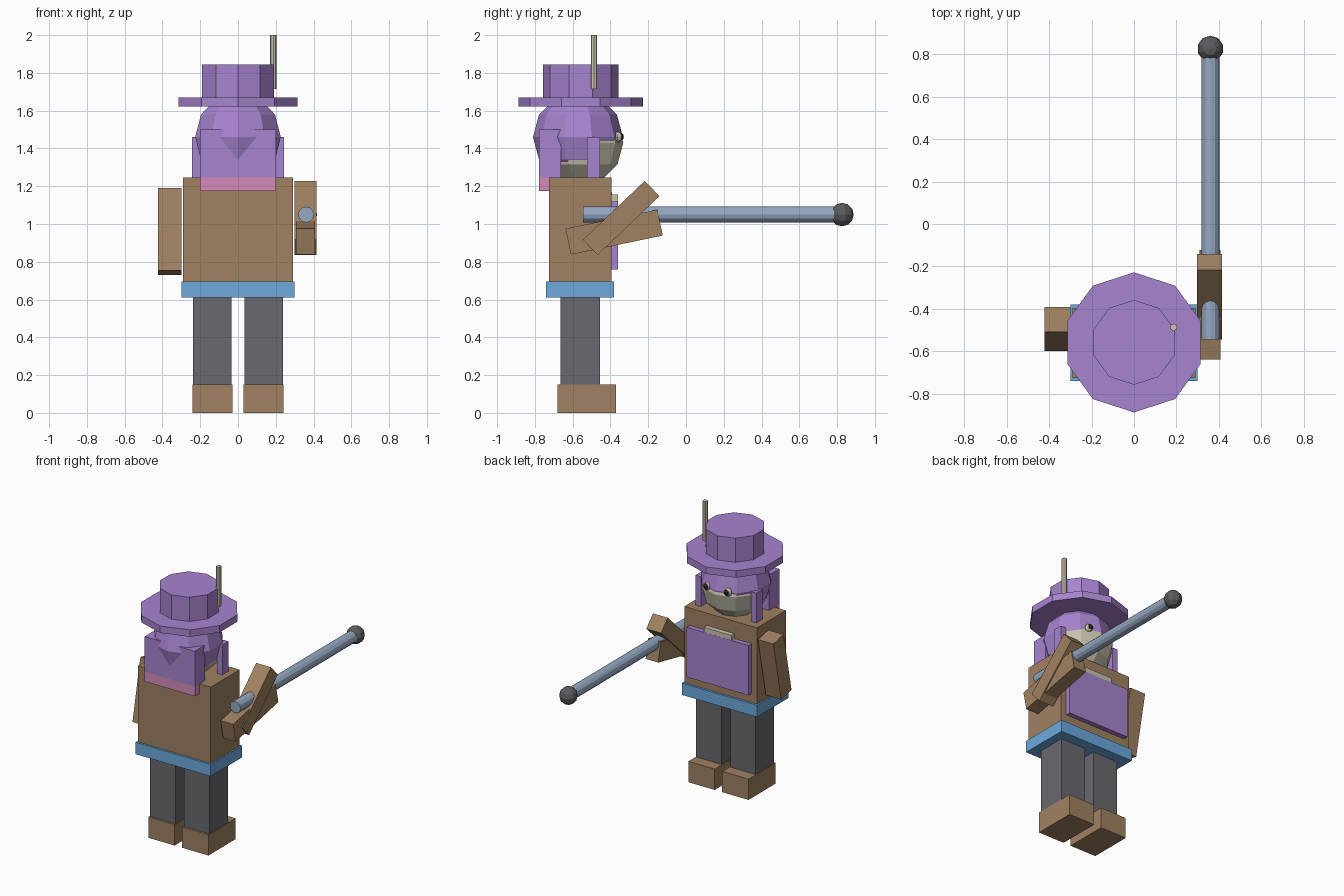
import bpy
from math import radians

if "Cube" in bpy.data.objects:
    bpy.data.objects.remove(bpy.data.objects["Cube"], do_unlink=True)

MID = -0.56  # the body's centre line in y


def make_material(name, *rgb):
    mat = bpy.data.materials.new(name)
    mat.use_nodes = True
    mat.diffuse_color = (*rgb, 1)
    mat.node_tree.nodes["Principled BSDF"].inputs["Base Color"].default_value = (*rgb, 1)
    return mat


purple = make_material("purple", 0.39, 0.23, 0.63)
brown = make_material("brown", 0.35, 0.22, 0.12)
blue = make_material("belt blue", 0.15, 0.40, 0.72)
charcoal = make_material("charcoal", 0.138, 0.141, 0.162)
pink = make_material("pink", 0.66, 0.26, 0.49)
cream = make_material("cream", 0.60, 0.56, 0.43)
steel = make_material("steel blue", 0.30, 0.39, 0.54)
iron = make_material("dark iron", 0.107, 0.107, 0.115)
black = make_material("black", 0.02, 0.02, 0.022)


def finish(name, mat):
    ob = bpy.context.object
    ob.name = name
    ob.data.materials.append(mat)
    return ob


def box(name, mat, x, y, z, tilt=0):
    """Box from (min, max) ranges, tilted about x around its centre."""
    ranges = (x, y, z)
    bpy.ops.mesh.primitive_cube_add(size=1, location=[(a + b) / 2 for a, b in ranges])
    ob = finish(name, mat)
    for v in ob.data.vertices:
        for i, (a, b) in enumerate(ranges):
            v.co[i] *= b - a
    ob.rotation_euler.x = radians(tilt)
    return ob


def sphere(name, mat, loc, radius, segments=10, rings=6):
    bpy.ops.mesh.primitive_uv_sphere_add(segments=segments, ring_count=rings,
                                         radius=radius, location=loc)
    return finish(name, mat)


def cylinder(name, mat, loc, radius, length, sides=10, tilt=0):
    bpy.ops.mesh.primitive_cylinder_add(vertices=sides, radius=radius, depth=length,
                                        location=loc, rotation=(radians(tilt), 0, 0))
    return finish(name, mat)


# Paired parts: legs, shoes, hair locks and eyes
for side, s in (("left", 1), ("right", -1)):
    def span(a, b):
        return sorted((s * a, s * b))
    box(side + "_shoe", brown, span(0.03, 0.24), (-0.68, -0.37), (0, 0.15))
    box(side + "_leg", charcoal, span(0.035, 0.237), (-0.665, -0.455), (0.15, 0.61))
    box(side + "_hair_lock", purple, span(0.2, 0.243), (-0.525, -0.455), (1.2, 1.46))
    sphere(side + "_eye", cream, (s * 0.083, -0.362, 1.46), 0.028, 8, 6)
    sphere(side + "_pupil", black, (s * 0.083, -0.35, 1.462), 0.021, 8, 6)

# Torso, belt and chest panel
box("belt", blue, (-0.3, 0.3), (-0.74, -0.38), (0.61, 0.695))
box("torso", brown, (-0.29, 0.29), (-0.725, -0.395), (0.695, 1.245))
box("chest_panel", purple, (-0.247, 0.247), (-0.395, -0.36), (0.76, 1.12))
box("chest_insert", cream, (-0.11, 0.11), (-0.395, -0.361), (0.81, 1.155))

# Arms
box("right_arm", brown, (-0.423, -0.3), (-0.555, -0.435), (0.738, 1.182), tilt=-11.7)
box("left_upper_arm", brown, (0.298, 0.416), (-0.569, -0.117), (0.976, 1.088), tilt=43.6)
box("left_forearm", brown, (0.308, 0.408), (-0.629, -0.132), (0.887, 1.027), tilt=11.7)

# Staff with a round end
cylinder("staff", steel, (0.36, 0.128, 1.05), 0.042, 1.346, sides=12, tilt=90)
sphere("staff_knob", iron, (0.36, 0.826, 1.05), 0.062)

# Head, hair and long back hair with a pink tip
sphere("face", cream, (0, MID, 1.43), 0.228)
sphere("hair", purple, (0, -0.572, 1.46), 0.238)
box("back_hair", purple, (-0.2, 0.2), (-0.778, -0.661), (1.245, 1.5))
box("back_hair_tip", pink, (-0.2, 0.2), (-0.778, -0.661), (1.175, 1.245))

# Hat with a thin rod stuck into its side
cylinder("hat_brim", purple, (0, -0.558, 1.646), 0.33, 0.05)
cylinder("hat_crown", purple, (0, -0.558, 1.758), 0.2, 0.175)
cylinder("hat_rod", cream, (0.187, -0.487, 1.857), 0.017, 0.286, sides=8)
